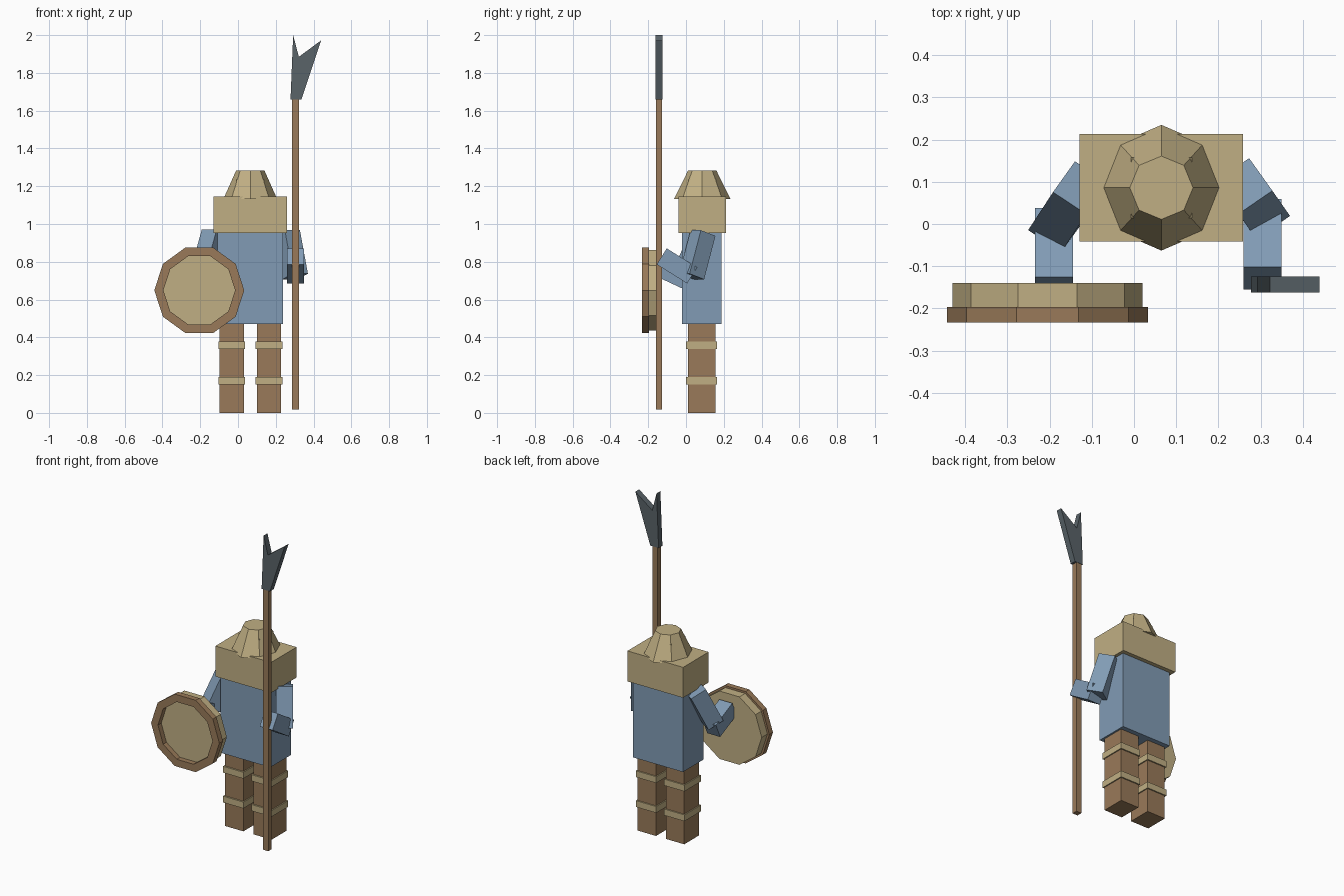
import bpy, bmesh
from math import sin, cos, tau, radians
from mathutils import Matrix, Vector

if "Cube" in bpy.data.objects:
    bpy.data.objects.remove(bpy.data.objects["Cube"])


def material(name, rgb):
    m = bpy.data.materials.new(name)
    m.diffuse_color = (*rgb, 1)
    m.use_nodes = True
    m.node_tree.nodes["Principled BSDF"].inputs["Base Color"].default_value = m.diffuse_color
    return m


WOOD = material("wood", (0.32, 0.195, 0.10))
TAN = material("tan", (0.53, 0.43, 0.23))
BLUE = material("blue", (0.22, 0.33, 0.46))
STEEL = material("steel", (0.10, 0.125, 0.14))


def finish(name, bm, mat):
    bmesh.ops.recalc_face_normals(bm, faces=bm.faces)
    me = bpy.data.meshes.new(name)
    bm.to_mesh(me)
    bm.free()
    me.materials.append(mat)
    ob = bpy.data.objects.new(name, me)
    bpy.context.collection.objects.link(ob)
    return ob


def block(name, centre, a, b, c, mat):
    """Box given by its centre and three full edge vectors."""
    bm = bmesh.new()
    m = Matrix((a, b, c)).transposed().to_4x4()
    bmesh.ops.create_cube(bm, size=1, matrix=Matrix.Translation(centre) @ m)
    return finish(name, bm, mat)


def box(name, x, y, z, mat):
    """Axis-aligned box given by its (min, max) ranges."""
    mid = [(lo + hi) / 2 for lo, hi in (x, y, z)]
    return block(name, mid, (x[1] - x[0], 0, 0), (0, y[1] - y[0], 0),
                 (0, 0, z[1] - z[0]), mat)


def loft(name, rings, mat, loop=False):
    """Skin equal-sized rings; cap the ends, or join last to first."""
    bm = bmesh.new()
    vs = [[bm.verts.new(p) for p in r] for r in rings]
    n = len(vs[0])
    pairs = list(zip(vs, vs[1:])) + ([(vs[-1], vs[0])] if loop else [])
    for r, s in pairs:
        for i in range(n):
            j = (i + 1) % n
            bm.faces.new((r[i], r[j], s[j], s[i]))
    if not loop:
        bm.faces.new(vs[0])
        bm.faces.new(vs[-1])
    return finish(name, bm, mat)


CX, CY = 0.065, 0.086

# Legs with two straps each
for side, s in (("left", -1), ("right", 1)):
    x = CX + s * 0.0985
    box(f"{side}_leg", (x - 0.064, x + 0.064), (0.01, 0.157), (0, 0.48), WOOD)
    for i, z in enumerate((0.17, 0.358)):
        box(f"{side}_leg_strap_{i + 1}", (x - 0.071, x + 0.071),
            (0.0, 0.165), (z - 0.02, z + 0.02), TAN)

# Torso, hood and head
box("torso", (CX - 0.174, CX + 0.174), (-0.02, 0.187), (0.47, 0.96), BLUE)
box("hood", (CX - 0.194, CX + 0.194), (-0.041, 0.213), (0.953, 1.145), TAN)
box("head", (CX - 0.072, CX + 0.072), (CY - 0.072, CY + 0.072), (1.0, 1.235), TAN)

# Eight-sided helmet
loft("helmet", [[(CX + rx * sin(i * tau / 8), CY + ry * cos(i * tau / 8), z)
                 for i in range(8)]
                for rx, ry, z in ((0.142, 0.149, 1.133), (0.075, 0.075, 1.283))], TAN)

# Upper arms, swung out and forward
block("right_upper_arm", (0.2815, 0.06, 0.837), (0.042, -0.06, -0.23),
      (0.055, -0.077, 0.03), (-0.08, -0.055, 0), BLUE)
block("left_upper_arm", (-0.156, 0.041, 0.84), (-0.059, -0.09, -0.215),
      (-0.052, -0.073, 0.045), (0.079, -0.052, 0), BLUE)

# Forearms, raised toward the front
for name, centre, deg, length in (("right_forearm", (0.305, -0.048, 0.778), 32, 0.19),
                                  ("left_forearm", (-0.19, -0.065, 0.735), 25, 0.18)):
    c, s = cos(radians(deg)), sin(radians(deg))
    block(name, centre, (0.09, 0, 0), Vector((0, -c, s)) * length,
          Vector((0, s, c)) * 0.1, BLUE)


# Ten-sided shield with a raised rim
def decagon(r, y):
    return [(-0.205 + r * cos(i * tau / 10), y, 0.649 + r * sin(i * tau / 10))
            for i in range(10)]


loft("shield_board", [decagon(0.225, -0.14), decagon(0.225, -0.20)], TAN)
loft("shield_rim", [decagon(0.238, -0.197), decagon(0.238, -0.233),
                    decagon(0.19, -0.233), decagon(0.19, -0.197)], WOOD, loop=True)

# Spear shaft and forked head
box("spear_shaft", (0.287, 0.323), (-0.16, -0.126), (0.018, 1.67), WOOD)
blade = [(0.278, 1.66), (0.336, 1.66), (0.44, 1.972), (0.322, 1.885), (0.292, 2.0)]
loft("spear_head", [[(x, y, z) for x, z in blade] for y in (-0.162, -0.124)], STEEL)
